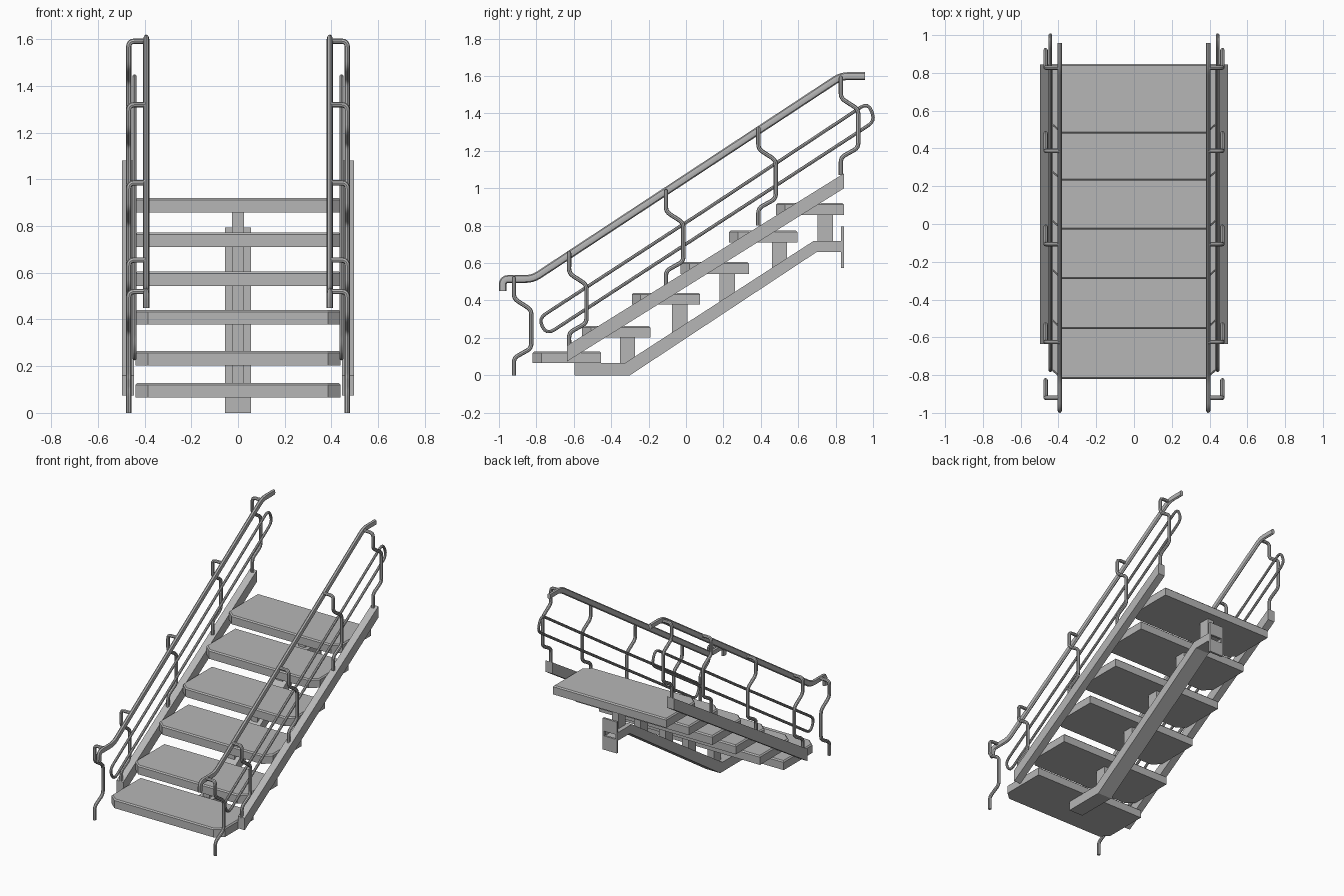
import bpy
import bmesh
from mathutils import Vector

cube = bpy.data.objects.get("Cube")
if cube:
    bpy.data.objects.remove(cube, do_unlink=True)

# One painted steel colour
steel = bpy.data.materials.new("grey_steel")
steel.use_nodes = True
GREY = (0.47, 0.47, 0.47, 1)
steel.diffuse_color = GREY
steel.node_tree.nodes["Principled BSDF"].inputs["Base Color"].default_value = GREY


def add_mesh(name, mesh, location=(0, 0, 0)):
    obj = bpy.data.objects.new(name, mesh)
    obj.location = location
    bpy.context.collection.objects.link(obj)
    mesh.materials.clear()
    mesh.materials.append(steel)
    return obj


def prism(name, points, direction, edit=None):
    """Extrude a flat outline along a direction, with an optional edit."""
    bm = bmesh.new()
    face = bm.faces.new([bm.verts.new(p) for p in points])
    top = bmesh.ops.extrude_face_region(bm, geom=[face])["geom"]
    bmesh.ops.translate(bm, vec=direction,
                        verts=[v for v in top if isinstance(v, bmesh.types.BMVert)])
    bmesh.ops.recalc_face_normals(bm, faces=bm.faces)
    if edit:
        edit(bm)
    mesh = bpy.data.meshes.new(name)
    bm.to_mesh(mesh)
    bm.free()
    return add_mesh(name, mesh)


def side_profile(name, yz, x0, x1, edit=None):
    return prism(name, [(x0, y, z) for y, z in yz], (x1 - x0, 0, 0), edit)


def box(name, x0, x1, y0, y1, z0, z1):
    return side_profile(name, [(y0, z0), (y1, z0), (y1, z1), (y0, z1)], x0, x1)


def rounded(points, radius, steps=4):
    """Round the inner corners of a path."""
    pts = [Vector(p) for p in points]
    out = [pts[0]]
    for a, b, c in zip(pts, pts[1:], pts[2:]):
        r = min(radius, (a - b).length * 0.48, (c - b).length * 0.48)
        p = b + (a - b).normalized() * r
        q = b + (c - b).normalized() * r
        for i in range(steps + 1):
            t = i / steps
            out.append(p * (1 - t) ** 2 + b * (2 * t * (1 - t)) + q * t * t)
    return out + [pts[-1]]


def tube(name, points, radius, x=0, squash=1, closed=False):
    """Sweep a round bar along a path."""
    curve = bpy.data.curves.new(name, "CURVE")
    curve.dimensions = "3D"
    curve.bevel_depth = radius
    curve.bevel_resolution = 2
    curve.use_fill_caps = True
    spline = curve.splines.new("POLY")
    spline.points.add(len(points) - 1)
    for target, p in zip(spline.points, points):
        target.co = (*p, 1)
    spline.use_cyclic_u = closed
    temp = bpy.data.objects.new(name + "_path", curve)
    bpy.context.collection.objects.link(temp)
    graph = bpy.context.evaluated_depsgraph_get()
    mesh = bpy.data.meshes.new_from_object(temp.evaluated_get(graph))
    bpy.data.objects.remove(temp, do_unlink=True)
    for v in mesh.vertices:
        v.co.x *= squash
    obj = add_mesh(name, mesh, (x, 0, 0))
    bpy.ops.object.select_all(action="DESELECT")
    obj.select_set(True)
    bpy.context.view_layer.objects.active = obj
    bpy.ops.object.shade_smooth_by_angle()
    return obj


# Treads with clipped front corners and a softened top edge
def soften_top(bm):
    high = max(v.co.z for v in bm.verts)
    edges = [e for e in bm.edges if all(v.co.z > high - 0.001 for v in e.verts)]
    bmesh.ops.bevel(bm, geom=edges, offset=0.008, segments=1, affect="EDGES")


fronts = [-0.82, -0.557, -0.29, -0.03, 0.23, 0.48]
tops = [0.127, 0.264, 0.44, 0.605, 0.773, 0.92]
W, DEPTH, THICK = 0.44, 0.366, 0.062
for i, (y, z) in enumerate(zip(fronts, tops)):
    outline = [(-W + 0.055, y), (W - 0.055, y), (W, y + 0.048), (W, y + DEPTH),
               (-W, y + DEPTH), (-W, y + 0.048)]
    prism(f"tread_{i + 1}", [(a, b, z - THICK) for a, b in outline],
          (0, 0, THICK), soften_top)


# Central spine beam, hollow at its upper end
def hollow_end(bm):
    end = max(bm.faces, key=lambda f: f.calc_center_median().y)
    bmesh.ops.inset_individual(bm, faces=[end], thickness=0.012)
    bmesh.ops.translate(bm, vec=(0, -0.1, 0), verts=end.verts)


side_profile("spine_beam",
             [(-0.595, 0), (-0.3, 0), (0.7, 0.66), (0.84, 0.66), (0.84, 0.717),
              (0.68, 0.717), (-0.325, 0.067), (-0.595, 0.067)],
             -0.055, 0.055, hollow_end)

# End plate around the spine opening
box("end_plate_top", -0.055, 0.055, 0.83, 0.845, 0.705, 0.795)
box("end_plate_bottom", -0.055, 0.055, 0.83, 0.845, 0.575, 0.672)
for side, s in (("left", 1), ("right", -1)):
    box(f"end_plate_{side}", s * 0.043, s * 0.055, 0.83, 0.845, 0.672, 0.705)

# Short posts between spine and treads
for i, y in enumerate([-0.313, -0.033, 0.22, 0.5, 0.745]):
    base = min(0.067 + (y + 0.325) * 0.647, 0.717) - 0.035
    box(f"tread_post_{i + 1}", -0.025, 0.025, y - 0.041, y + 0.041,
        base, tops[i + 1] - THICK + 0.001)

# Stringers and railings on both sides
for side, s in (("left", 1), ("right", -1)):
    side_profile(f"{side}_stringer",
                 [(-0.635, 0.075), (0.845, 1.0), (0.845, 1.08), (-0.635, 0.16)],
                 s * 0.445, s * 0.497)

    # Oval handrail
    rail = [(0, -0.98, 0.45), (0, -0.98, 0.515), (0, -0.82, 0.515),
            (0, 0.83, 1.6), (0, 0.957, 1.6)]
    tube(f"{side}_handrail", rounded(rail, 0.04), 0.021, s * 0.393, 0.62)

    # Looped double mid rail
    loop = [(0, 0.1, 0.882), (0, -0.79, 0.303), (0, -0.745, 0.217),
            (0, 0.1, 0.767), (0, 0.94, 1.313), (0, 1.01, 1.36),
            (0, 0.975, 1.46), (0, 0.1, 0.882)]
    tube(f"{side}_mid_rail", rounded(loop, 0.06)[:-1], 0.009, s * 0.443, closed=True)

    # Cranked balusters, the first one standing on the ground
    tubes = [(-0.92, 0.52, 0.0), (-0.625, 0.655, 0.15), (-0.107, 0.985, 0.48),
             (0.387, 1.32, 0.8), (0.828, 1.592, 1.07)]
    for i, (y, z, foot) in enumerate(tubes):
        x = s * 0.468
        path = [(s * 0.393, y, z), (x, y, z), (x, y, z - 0.11),
                (x, y + 0.093, z - 0.17), (x, y + 0.093, z - 0.375),
                (x, y, z - 0.427), (x, y, foot)]
        tube(f"{side}_baluster_{i + 1}", rounded(path, 0.025), 0.0115)
